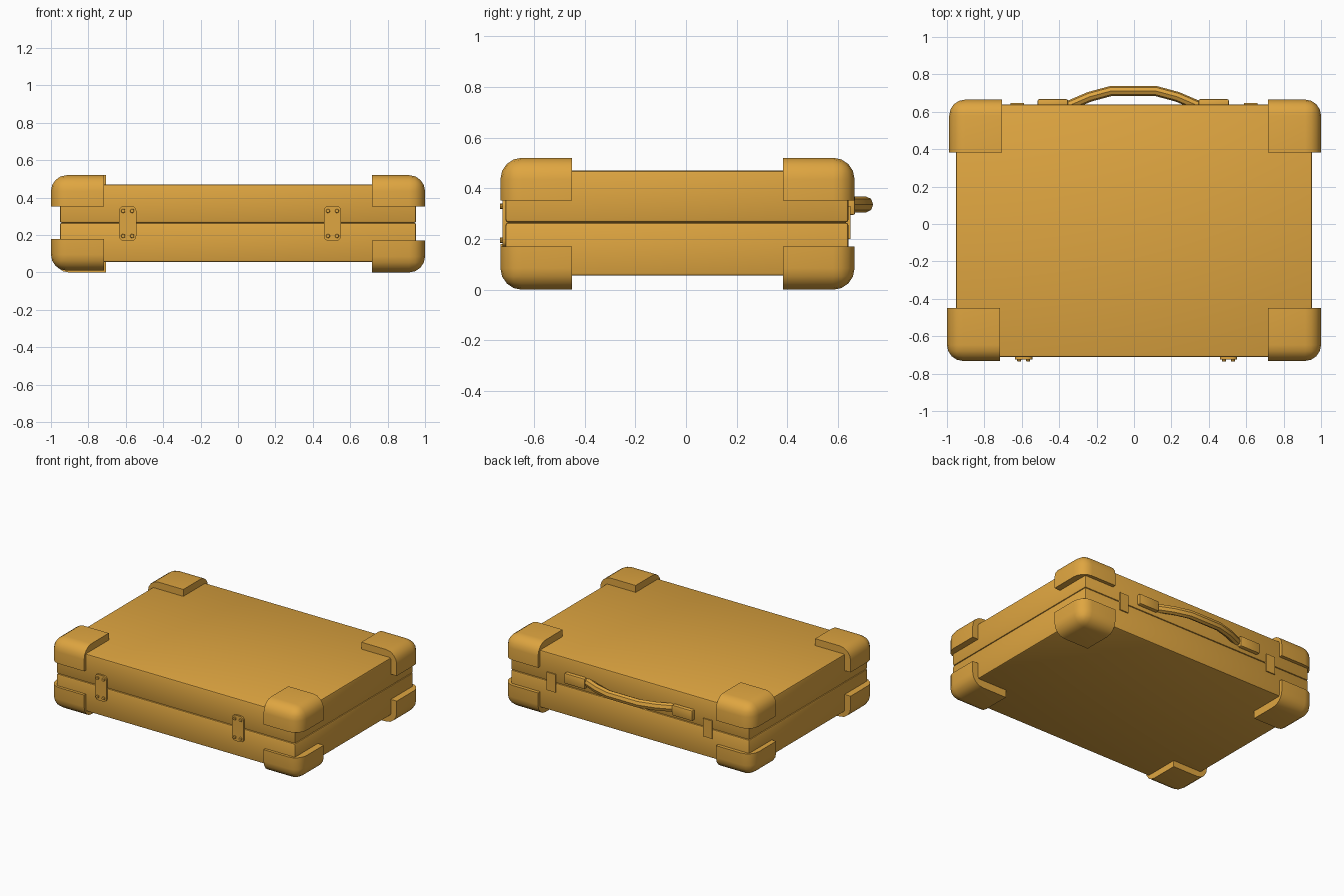
import bpy, bmesh, math
from mathutils import Matrix, Vector

cube = bpy.data.objects.get("Cube")
if cube:
    bpy.data.objects.remove(cube, do_unlink=True)

# Single colour for the whole case
gold = bpy.data.materials.new("golden tan")
gold.use_nodes = True
gold.diffuse_color = (0.74, 0.38, 0.052, 1)
bsdf = next(n for n in gold.node_tree.nodes if n.type == 'BSDF_PRINCIPLED')
bsdf.inputs["Base Color"].default_value = gold.diffuse_color


def smooth(obj):
    bpy.ops.object.select_all(action='DESELECT')
    obj.select_set(True)
    bpy.context.view_layer.objects.active = obj
    bpy.ops.object.shade_smooth_by_angle(angle=math.radians(40))


def finish(bm, name):
    bmesh.ops.recalc_face_normals(bm, faces=bm.faces)
    mesh = bpy.data.meshes.new(name)
    bm.to_mesh(mesh)
    bm.free()
    mesh.materials.append(gold)
    obj = bpy.data.objects.new(name, mesh)
    bpy.context.collection.objects.link(obj)
    smooth(obj)
    return obj


def box(name, lo, hi, radius=0.0, segments=2, rounded=lambda edge: True):
    """Box between two corners; edges picked by the rule are rounded."""
    lo, hi = Vector(lo), Vector(hi)
    bm = bmesh.new()
    bmesh.ops.create_cube(bm, size=1)
    for v in bm.verts:
        v.co = Vector([lo[i] if v.co[i] < 0 else hi[i] for i in range(3)])
    if radius:
        edges = [e for e in bm.edges if rounded(e)]
        bmesh.ops.bevel(bm, geom=edges, offset=radius, segments=segments,
                        profile=0.5, affect='EDGES', clamp_overlap=True)
    return finish(bm, name)


# Two halves of the shell, meeting at a grooved seam
box("lower_shell", (-0.953, -0.712, 0.055), (0.953, 0.64, 0.265), 0.011)
box("upper_shell", (-0.953, -0.712, 0.265), (0.953, 0.64, 0.47), 0.011)


# Corner guards: only the three edges at the outermost point are rounded
def guard(name, outer, inner):
    lo = [min(a, b) for a, b in zip(outer, inner)]
    hi = [max(a, b) for a, b in zip(outer, inner)]
    tip = Vector(outer)
    box(name, lo, hi, 0.085, 4,
        lambda e: any((v.co - tip).length < 1e-4 for v in e.verts))


for side, sx in (("left", 1), ("right", -1)):
    for end, y_out, y_in in (("front", -0.732, -0.45), ("back", 0.665, 0.383)):
        shift = 0.012 if (side, end) == ("right", "back") else 0
        lift = 0.01 if (side, end) == ("right", "front") else 0
        for level, z_out, z_in in (("lower", lift, 0.17 + lift), ("upper", 0.52, 0.352)):
            guard(f"{end}_{side}_{level}_corner",
                  (sx + shift, y_out, z_out), (sx * 0.717 + shift, y_in, z_in))

# Front hinge plates with rivets
for side, x in (("left", 0.505), ("right", -0.59)):
    box(f"{side}_hinge", (x - 0.046, -0.724, 0.169), (x + 0.046, -0.70, 0.355), 0.025, 3,
        lambda e: abs(e.verts[0].co.y - e.verts[1].co.y) > 0.01)
    bm = bmesh.new()
    for dx in (-0.024, 0.024):
        for z in (0.195, 0.329):
            place = Matrix.Translation((x + dx, -0.724, z)) @ Matrix.Rotation(math.pi / 2, 4, 'X')
            bmesh.ops.create_cone(bm, cap_ends=True, segments=8, radius1=0.013,
                                  radius2=0.010, depth=0.02, matrix=place)
    finish(bm, f"{side}_hinge_rivets")

# Back latches and handle mounts
for side, s in (("left", 1), ("right", -1)):
    x = s * 0.625
    box(f"{side}_latch", (x - 0.036, 0.63, 0.2), (x + 0.036, 0.648, 0.33))
    x = s * 0.43 - 0.004
    box(f"{side}_handle_mount", (x - 0.081, 0.62, 0.295), (x + 0.081, 0.667, 0.37), 0.007)

# Bowed carrying handle
half = [(0.39, 0.607), (0.335, 0.637), (0.235, 0.680), (0.12, 0.711)]
path = [(-x, y) for x, y in half] + half[::-1]
curve = bpy.data.curves.new("handle", 'CURVE')
curve.dimensions = '3D'
curve.bevel_depth = 0.027
curve.bevel_resolution = 2
curve.use_fill_caps = True
spline = curve.splines.new('POLY')
spline.points.add(len(path) - 1)
for point, (x, y) in zip(spline.points, path):
    point.co = (x - 0.003, y, 0, 1)
curve.materials.append(gold)
handle = bpy.data.objects.new("handle", curve)
handle.location.z = 0.336
handle.scale.z = 1.15
bpy.context.collection.objects.link(handle)
bpy.ops.object.select_all(action='DESELECT')
handle.select_set(True)
bpy.context.view_layer.objects.active = handle
bpy.ops.object.convert(target='MESH')
smooth(bpy.context.view_layer.objects.active)
